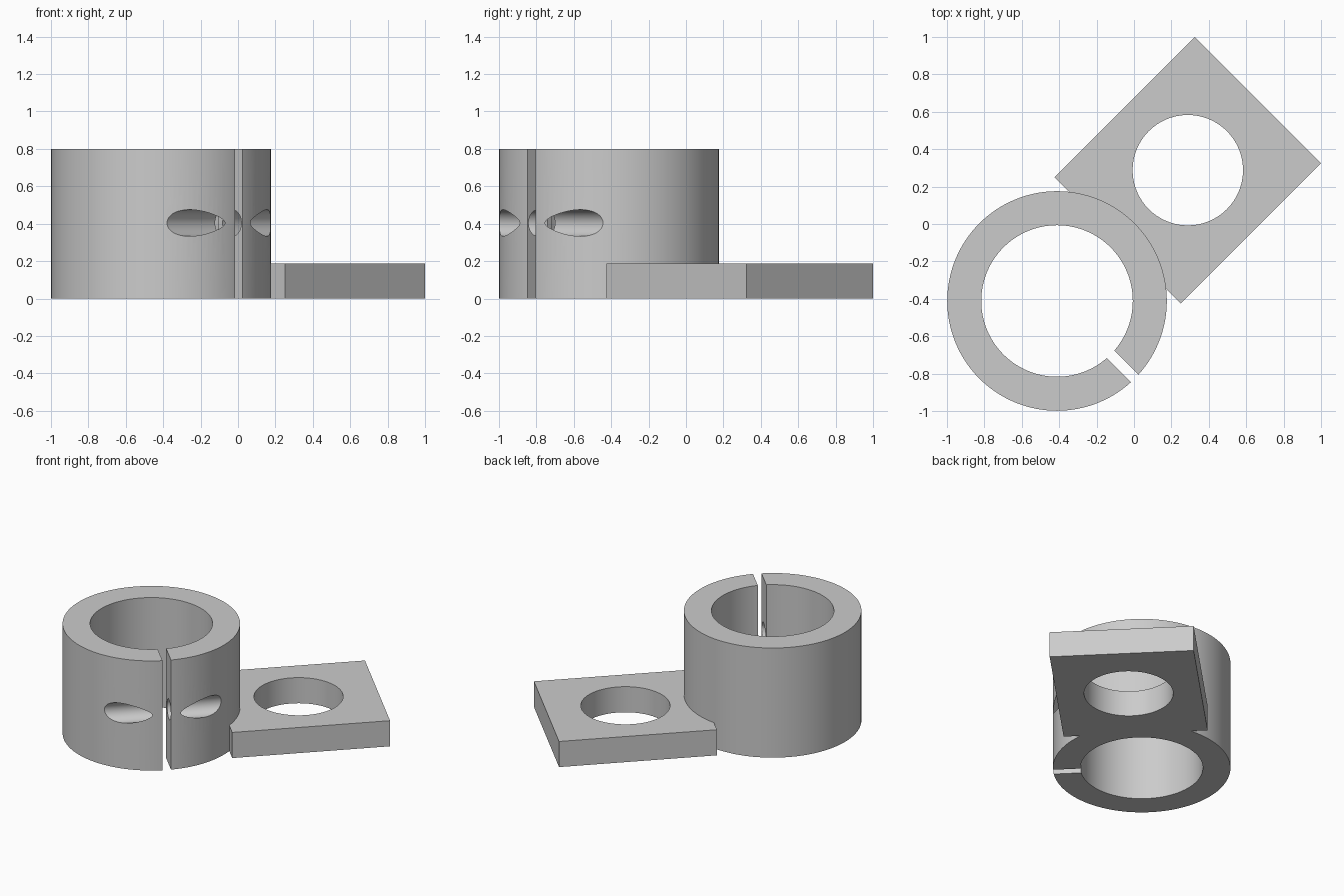
import bpy
from math import radians, pi
from mathutils import Matrix, Vector

if "Cube" in bpy.data.objects:
    bpy.data.objects.remove(bpy.data.objects["Cube"])

steel = bpy.data.materials.new("plain grey")
steel.use_nodes = True
GREY = (0.6, 0.6, 0.6, 1)
steel.diffuse_color = GREY
steel.node_tree.nodes["Principled BSDF"].inputs["Base Color"].default_value = GREY

# The part is symmetric about its long axis, which lies diagonally in plan.
DIAGONAL = Matrix.Rotation(radians(45), 4, "Z")
RING_U, PLATE_U = -0.582, 0.407
HEIGHT, PLATE_T = 0.80, 0.187


def place(name, location, rotation=Matrix.Identity(4)):
    obj = bpy.context.object
    obj.name = name
    obj.matrix_world = DIAGONAL @ Matrix.Translation(Vector(location)) @ rotation
    obj.data.materials.append(steel)
    return obj


def cylinder(name, radius, depth, location, rotation=Matrix.Identity(4)):
    bpy.ops.mesh.primitive_cylinder_add(vertices=128, radius=radius, depth=depth)
    return place(name, location, rotation)


def box(name, size, location):
    bpy.ops.mesh.primitive_cube_add(size=1)
    bpy.context.object.data.transform(Matrix.Diagonal((*size, 1)))
    return place(name, location)


def combine(target, other, operation):
    mod = target.modifiers.new(other.name, "BOOLEAN")
    mod.operation, mod.solver, mod.object = operation, "EXACT", other
    bpy.context.view_layer.objects.active = target
    bpy.ops.object.modifier_apply(modifier=mod.name)
    bpy.data.objects.remove(other)


# Clamp collar and mounting plate joined into one body
body = cylinder("clamp_bracket", 0.587, HEIGHT, (RING_U, 0, HEIGHT / 2))
plate = box("mounting_plate", (1.06, 0.956, PLATE_T), (PLATE_U, 0, PLATE_T / 2))
combine(body, plate, "UNION")

# Bores, clamping slot and cross-drilled screw hole
across = Matrix.Rotation(pi / 2, 4, "Y")
for cutter in (
    cylinder("collar_bore", 0.405, 2, (RING_U, 0, HEIGHT / 2)),
    cylinder("plate_bore", 0.295, 1, (PLATE_U, 0, 0)),
    box("clamp_slot", (0.057, 0.6, 2), (RING_U, -0.6, HEIGHT / 2)),
    cylinder("screw_hole", 0.071, 1.2, (RING_U, -0.508, 0.404), across),
):
    combine(body, cutter, "DIFFERENCE")

bpy.ops.object.select_all(action="DESELECT")
body.select_set(True)
bpy.context.view_layer.objects.active = body
bpy.ops.object.shade_smooth_by_angle(angle=radians(30))
